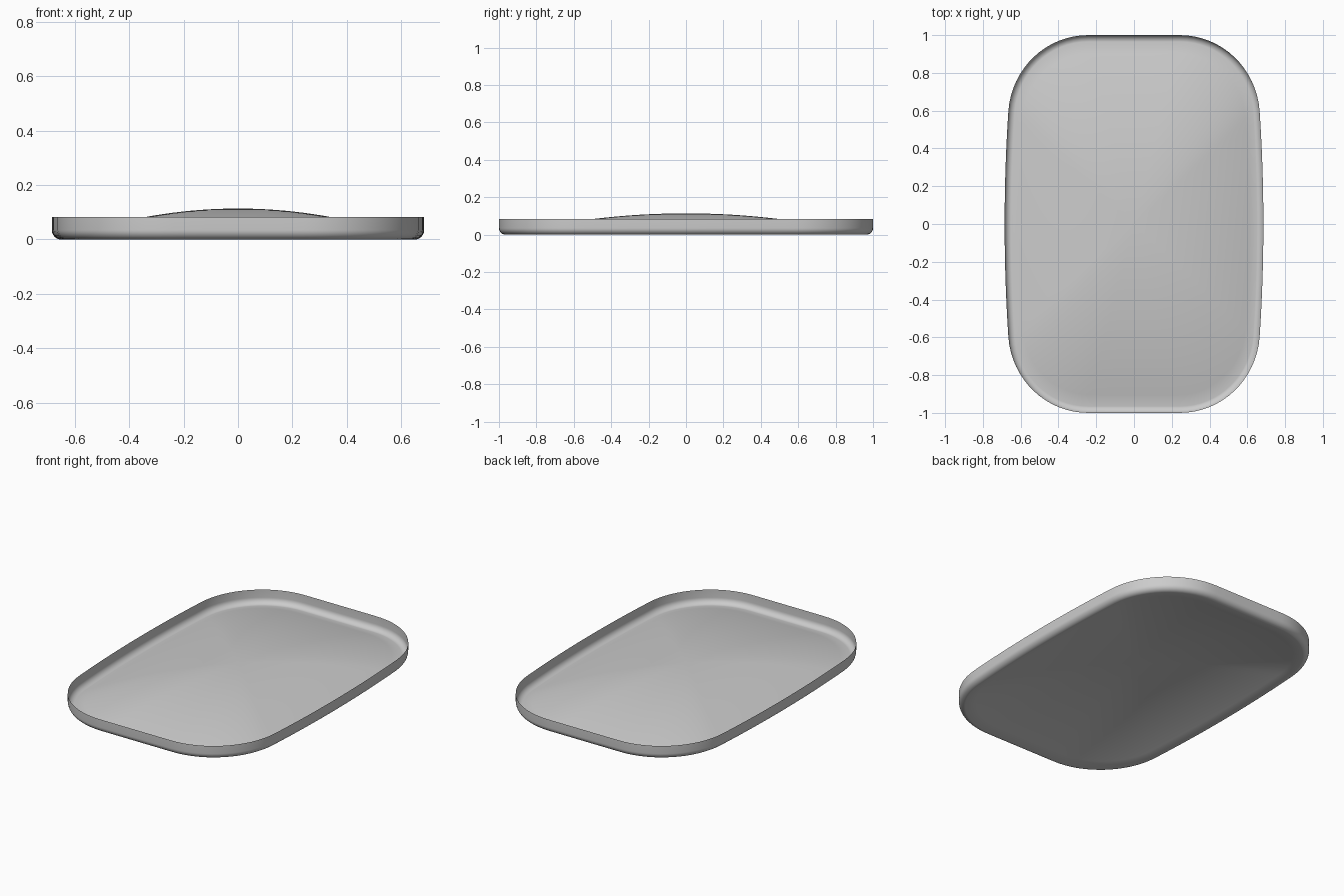
import bpy, bmesh, math
from mathutils import Vector

if "Cube" in bpy.data.objects:
    bpy.data.objects.remove(bpy.data.objects["Cube"])

HEIGHT, FILLET, DOME = 0.083, 0.035, 0.114


def bezier(p0, p1, p2, p3, t):
    s = 1 - t
    return (Vector(p0) * s**3 + Vector(p1) * 3 * s * s * t
            + Vector(p2) * 3 * s * t * t + Vector(p3) * t**3)


# Outline quadrant: bowed side, soft corner, straight end
quad = [Vector((0.685 - 0.02 * (y / 0.6) ** 2, y)) for y in (i * 0.06 for i in range(10))]
quad += [bezier((0.665, 0.6), (0.648, 0.82), (0.47, 1), (0.24, 1), i / 16) for i in range(17)]
quad += [Vector((0.12, 1)), Vector((0, 1))]

# Mirror the quadrant into a closed loop
half = quad + [Vector((-p.x, p.y)) for p in reversed(quad[:-1])]
outline = half + [Vector((p.x, -p.y)) for p in reversed(half[1:-1])]
n = len(outline)


def inset(d):
    ring = []
    for i, p in enumerate(outline):
        t = (outline[(i + 1) % n] - outline[i - 1]).normalized()
        ring.append(p + Vector((-t.y, t.x)) * d)
    return ring


# Upright rim and rounded bottom edge
rings = [(inset(0), HEIGHT)]
for k in range(9):
    a = math.radians(90 * k / 8)
    rings.append((inset(FILLET * (1 - math.cos(a))), FILLET * (1 - math.sin(a))))

# Gently domed floor
edge = rings[-1][0]
for k in range(1, 16):
    s = 1 - k / 16
    rings.append(([p * s for p in edge], DOME * (1 - s * s)))

bm = bmesh.new()
loops = [[bm.verts.new((p.x, p.y, z)) for p in ring] for ring, z in rings]
for a, b in zip(loops, loops[1:]):
    for i in range(n):
        j = (i + 1) % n
        bm.faces.new((a[i], b[i], b[j], a[j]))
centre = bm.verts.new((0, 0, DOME))
for i in range(n):
    bm.faces.new((loops[-1][i], centre, loops[-1][(i + 1) % n]))
bmesh.ops.recalc_face_normals(bm, faces=bm.faces)
bm.normal_update()
if centre.normal.z < 0:
    bmesh.ops.reverse_faces(bm, faces=bm.faces)

mesh = bpy.data.meshes.new("domed_tray")
bm.to_mesh(mesh)
bm.free()
mesh.shade_smooth()
tray = bpy.data.objects.new("domed_tray", mesh)
bpy.context.collection.objects.link(tray)
